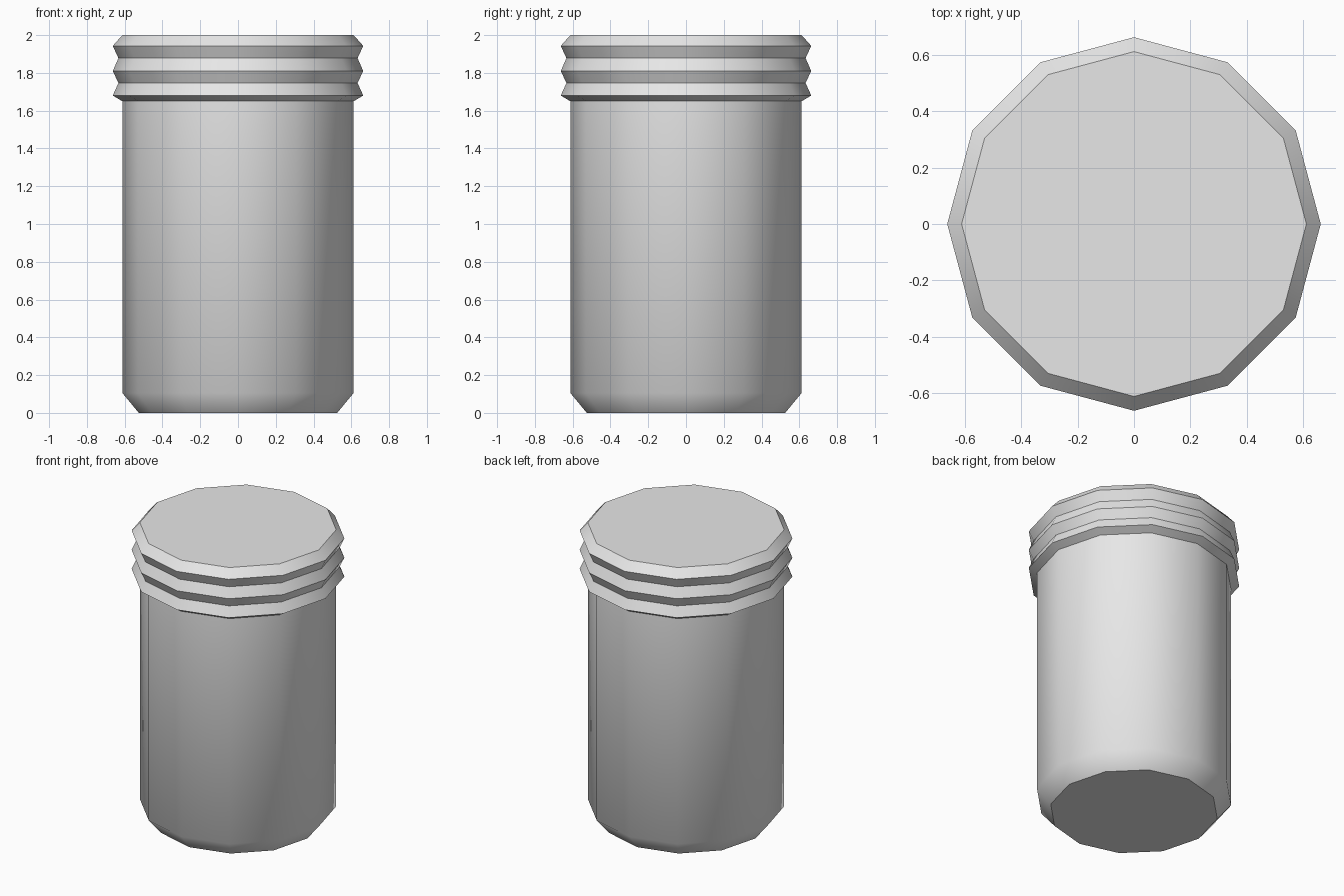
import bpy, bmesh, math

SIDES = 12

if "Cube" in bpy.data.objects:
    bpy.data.objects.remove(bpy.data.objects["Cube"], do_unlink=True)

grey = bpy.data.materials.new("plain_grey")
grey.use_nodes = True
colour = (0.8, 0.8, 0.8, 1)
grey.diffuse_color = colour
grey.node_tree.nodes["Principled BSDF"].inputs["Base Color"].default_value = colour


def lathe(name, profile):
    """Closed solid turned from (radius, height) points, bottom to top."""
    bm = bmesh.new()
    rings = []
    for r, z in profile:
        angles = [math.tau * i / SIDES for i in range(SIDES)]
        rings.append([bm.verts.new((r * math.cos(a), r * math.sin(a), z)) for a in angles])
    for low, high in zip(rings, rings[1:]):
        for i in range(SIDES):
            j = (i + 1) % SIDES
            bm.faces.new((low[i], low[j], high[j], high[i]))
    bm.faces.new(rings[0][::-1])
    bm.faces.new(rings[-1])
    mesh = bpy.data.meshes.new(name)
    bm.to_mesh(mesh)
    bm.free()
    mesh.materials.append(grey)
    obj = bpy.data.objects.new(name, mesh)
    bpy.context.collection.objects.link(obj)
    bpy.ops.object.select_all(action="DESELECT")
    obj.select_set(True)
    bpy.context.view_layer.objects.active = obj
    bpy.ops.object.shade_smooth_by_angle(angle=math.radians(45))
    return obj


# Jar with chamfered base and three ridges around the capped neck
lathe("ridged_jar", [
    (0.525, 0), (0.612, 0.105), (0.612, 1.65),
    (0.663, 1.68), (0.633, 1.747), (0.663, 1.81),
    (0.633, 1.878), (0.663, 1.943), (0.612, 2),
])
